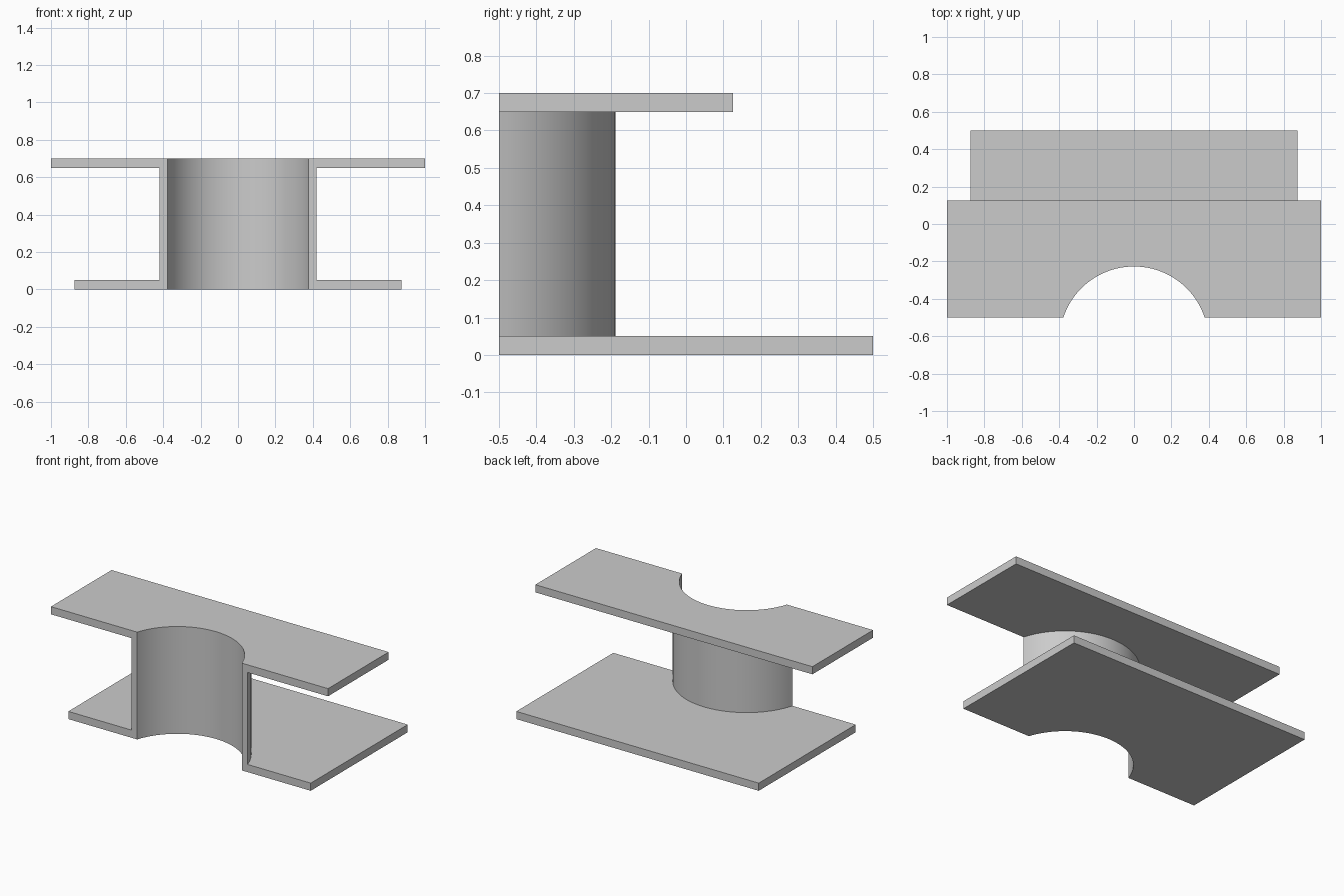
import bpy, bmesh, math

cube = bpy.data.objects.get("Cube")
if cube:
    bpy.data.objects.remove(cube, do_unlink=True)

FRONT = -0.5
AXIS_Y = -0.625
INNER, OUTER = 0.398, 0.437
SEGMENTS = 40

grey = bpy.data.materials.new("light grey")
grey.use_nodes = True
colour = (0.6, 0.6, 0.6, 1)
grey.diffuse_color = colour
grey.node_tree.nodes["Principled BSDF"].inputs["Base Color"].default_value = colour


def arc(radius):
    """Arc behind the front plane, from -x to +x."""
    start = math.asin((FRONT - AXIS_Y) / radius)
    sweep = math.pi - 2 * start
    points = []
    for i in range(SEGMENTS + 1):
        a = math.pi - start - sweep * i / SEGMENTS
        points.append((radius * math.cos(a), AXIS_Y + radius * math.sin(a)))
    return points


def extrude_profile(name, outline, bottom, top):
    bm = bmesh.new()
    face = bm.faces.new([bm.verts.new((x, y, bottom)) for x, y in outline])
    result = bmesh.ops.extrude_face_region(bm, geom=[face], use_keep_orig=True)
    raised = [v for v in result["geom"] if isinstance(v, bmesh.types.BMVert)]
    bmesh.ops.translate(bm, verts=raised, vec=(0, 0, top - bottom))
    bmesh.ops.recalc_face_normals(bm, faces=bm.faces)
    mesh = bpy.data.meshes.new(name)
    bm.to_mesh(mesh)
    bm.free()
    mesh.materials.append(grey)
    obj = bpy.data.objects.new(name, mesh)
    bpy.context.collection.objects.link(obj)
    bpy.ops.object.select_all(action="DESELECT")
    obj.select_set(True)
    bpy.context.view_layer.objects.active = obj
    bpy.ops.object.shade_smooth_by_angle(angle=math.radians(30))


def notched_plate(half_width, back):
    return [(-half_width, FRONT), *arc(INNER), (half_width, FRONT),
            (half_width, back), (-half_width, back)]


# Two flat plates, each with the round notch in its front edge
extrude_profile("bottom_plate", notched_plate(0.875, 0.5), 0, 0.05)
extrude_profile("top_plate", notched_plate(1, 0.125), 0.65, 0.7)

# Curved wall joining the plates around the notch
extrude_profile("curved_wall", arc(INNER) + arc(OUTER)[::-1], 0.05, 0.65)
